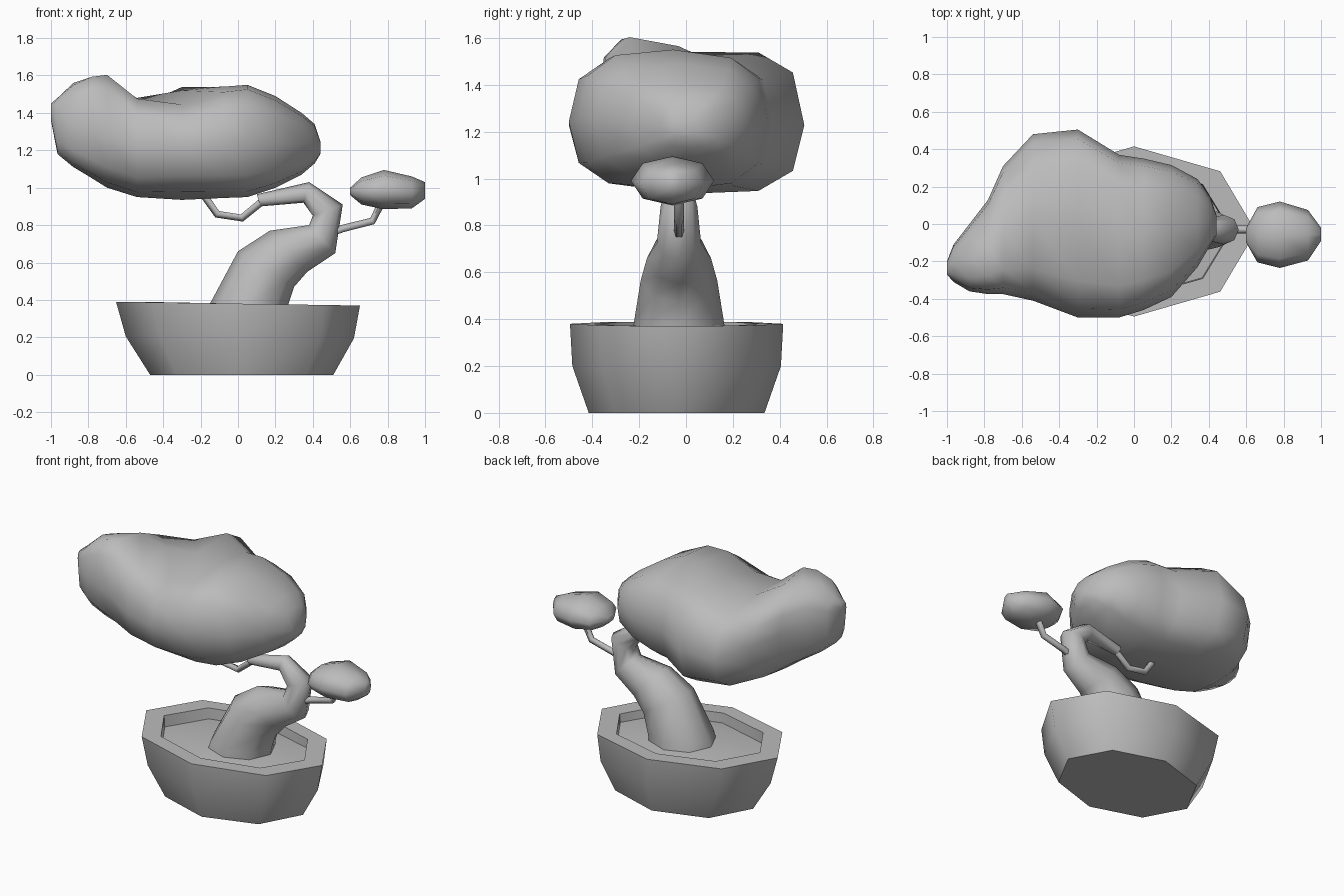
import bpy
import bmesh
import math
from mathutils import Vector

default_cube = bpy.data.objects.get("Cube")
if default_cube:
    bpy.data.objects.remove(default_cube, do_unlink=True)

# Single clay colour
clay = bpy.data.materials.new("clay_grey")
clay.use_nodes = True
grey = (0.5, 0.5, 0.5, 1)
clay.diffuse_color = grey
clay.node_tree.nodes["Principled BSDF"].inputs["Base Color"].default_value = grey

DEPTH = -0.03  # y position of the trunk


def loft(name, rings, smooth_angle):
    """Skin a list of equal-length rings and cap both ends."""
    bm = bmesh.new()
    loops = [[bm.verts.new(point) for point in ring] for ring in rings]
    count = len(loops[0])
    for lower, upper in zip(loops, loops[1:]):
        for i in range(count):
            j = (i + 1) % count
            bm.faces.new((lower[i], lower[j], upper[j], upper[i]))
    bm.faces.new(loops[0][::-1])
    bm.faces.new(loops[-1])
    bmesh.ops.recalc_face_normals(bm, faces=bm.faces)
    mesh = bpy.data.meshes.new(name)
    bm.to_mesh(mesh)
    bm.free()
    mesh.materials.append(clay)
    obj = bpy.data.objects.new(name, mesh)
    bpy.context.collection.objects.link(obj)
    bpy.ops.object.select_all(action="DESELECT")
    obj.select_set(True)
    bpy.context.view_layer.objects.active = obj
    bpy.ops.object.shade_smooth_by_angle(angle=math.radians(smooth_angle))


def circle(sides):
    for i in range(sides):
        angle = math.tau * i / sides
        yield math.cos(angle), math.sin(angle)


def pot_ring(rx, ry, z, x=0.0, tilt=0.0):
    return [Vector((x + rx * c, -0.04 + ry * s, z - tilt * c)) for c, s in circle(8)]


def limb_ring(centre, half, depth, sides):
    """Ring spanned by a half-width vector in the xz plane and the y axis."""
    return [centre + half * c + Vector((0, depth * s, 0)) for c, s in circle(sides)]


def foliage(name, sections, sides, boxiness):
    """Rounded-box sections along x: x, y min, y max, z min, z max, top tilt, base tilt."""
    def squash(value):
        return math.copysign(abs(value) ** (2 / boxiness), value)

    rings = []
    for x, y0, y1, z0, z1, top_tilt, base_tilt in sections:
        ring = []
        for c, s in circle(sides):
            c, s = squash(c), squash(s)
            y = (y0 + y1) / 2 + (y1 - y0) / 2 * c
            z = (z0 + z1) / 2 + (z1 - z0) / 2 * s
            tilt = top_tilt if s > 0 else base_tilt
            ring.append(Vector((x, y, z + tilt * c * abs(s))))
        rings.append(ring)
    loft(name, rings, 75)


def twig(name, points, radius):
    path = [Vector((x, DEPTH, z)) for x, z in points]
    rings = []
    for i, point in enumerate(path):
        tangent = (path[min(i + 1, len(path) - 1)] - path[max(i - 1, 0)]).normalized()
        side = Vector((-tangent.z, 0, tangent.x)) * radius
        rings.append(limb_ring(point, side, radius, 5))
    loft(name, rings, 75)


# Octagonal pot with a recessed, slightly mounded soil bed
loft("pot", [
    pot_ring(0.49, 0.375, 0.0, 0.02),
    pot_ring(0.61, 0.445, 0.2, 0.01, 0.005),
    pot_ring(0.652, 0.455, 0.38, 0.0, 0.01),
    pot_ring(0.52, 0.355, 0.38, 0.0, 0.01),
    pot_ring(0.515, 0.35, 0.315),
    pot_ring(0.28, 0.24, 0.335),
], 60)

# Bent trunk, given by its left and right outline points
trunk_outline = [
    ((-0.17, 0.32), (0.26, 0.32)),
    ((-0.15, 0.38), (0.27, 0.38)),
    ((0.0, 0.66), (0.3, 0.47)),
    ((0.17, 0.77), (0.37, 0.55)),
    ((0.38, 0.8), (0.52, 0.65)),
    ((0.4, 0.85), (0.56, 0.91)),
    ((0.35, 0.92), (0.38, 1.03)),
    ((0.12, 0.9), (0.1, 0.965)),
]
trunk_rings = []
for (ax, az), (bx, bz) in trunk_outline:
    a, b = Vector((ax, DEPTH, az)), Vector((bx, DEPTH, bz))
    half = (b - a) / 2
    trunk_rings.append(limb_ring((a + b) / 2, half, half.length * 0.92, 8))
loft("trunk", trunk_rings, 75)

# Thin branches
twig("left_twig", [(0.13, 0.93), (0.02, 0.84), (-0.11, 0.86), (-0.18, 0.96)], 0.022)
twig("right_twig", [(0.48, 0.75), (0.56, 0.78), (0.72, 0.82), (0.77, 0.92)], 0.022)

# Leaf masses
foliage("large_foliage", [
    (-1.0, -0.27, -0.2, 1.36, 1.45, 0, 0),
    (-0.965, -0.31, -0.11, 1.18, 1.48, 0, 0),
    (-0.88, -0.36, 0.0, 1.11, 1.56, -0.02, 0),
    (-0.78, -0.375, 0.13, 1.05, 1.575, -0.08, 0),
    (-0.7, -0.375, 0.31, 1.0, 1.565, -0.12, 0),
    (-0.54, -0.41, 0.48, 0.95, 1.48, -0.04, 0),
    (-0.3, -0.5, 0.505, 0.935, 1.52, 0.085, -0.03),
    (-0.08, -0.5, 0.37, 0.945, 1.54, 0, -0.01),
    (0.05, -0.46, 0.35, 0.95, 1.55, -0.01, 0),
    (0.2, -0.39, 0.315, 1.0, 1.49, 0, 0),
    (0.34, -0.23, 0.24, 1.07, 1.4, 0, 0),
    (0.41, -0.11, 0.14, 1.13, 1.34, 0, 0),
    (0.44, -0.06, 0.05, 1.18, 1.25, 0, 0),
], 12, 2.8)
foliage("small_foliage", [
    (0.6, -0.1, -0.02, 0.96, 1.0, 0, 0),
    (0.66, -0.205, 0.09, 0.91, 1.055, 0, 0),
    (0.78, -0.235, 0.12, 0.885, 1.095, 0, 0),
    (0.93, -0.195, 0.075, 0.89, 1.06, 0, 0),
    (1.0, -0.09, -0.02, 0.94, 1.03, 0, 0),
], 8, 2.1)
